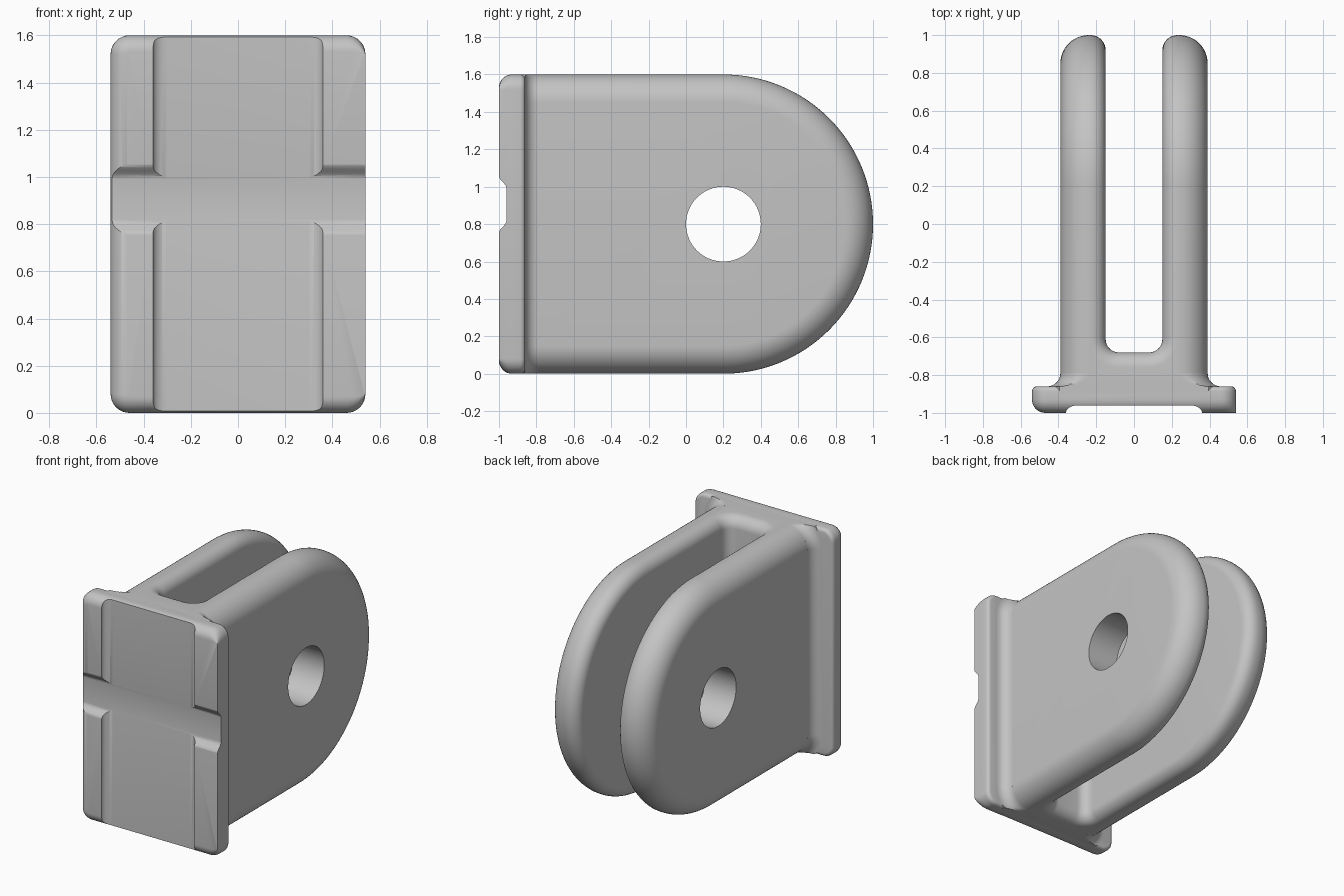
import bpy, bmesh
from math import sin, cos, pi, sqrt

old = bpy.data.objects.get("Cube")
if old:
    bpy.data.objects.remove(old, do_unlink=True)

grey = bpy.data.materials.new("plain_grey")
grey.use_nodes = True
grey.diffuse_color = (0.55, 0.55, 0.55, 1)
grey.node_tree.nodes["Principled BSDF"].inputs["Base Color"].default_value = (0.55, 0.55, 0.55, 1)

MID = 0.8      # half height, also the centre height


def loft(name, rings):
    """Skin equal-length rings of points and cap both ends."""
    bm = bmesh.new()
    loops = [[bm.verts.new(p) for p in ring] for ring in rings]
    for a, b in zip(loops, loops[1:]):
        for i in range(len(a)):
            j = (i + 1) % len(a)
            bm.faces.new((a[i], a[j], b[j], b[i]))
    bm.faces.new(loops[0])
    bm.faces.new(loops[-1])
    bmesh.ops.remove_doubles(bm, verts=bm.verts, dist=1e-5)
    bmesh.ops.recalc_face_normals(bm, faces=bm.faces)
    mesh = bpy.data.meshes.new(name)
    bm.to_mesh(mesh)
    bm.free()
    mesh.materials.append(grey)
    ob = bpy.data.objects.new(name, mesh)
    bpy.context.collection.objects.link(ob)
    return ob


def activate(ob):
    bpy.ops.object.select_all(action='DESELECT')
    ob.select_set(True)
    bpy.context.view_layer.objects.active = ob


def cut(ob, cutter):
    mod = ob.modifiers.new("cut", 'BOOLEAN')
    mod.operation, mod.solver, mod.object = 'DIFFERENCE', 'EXACT', cutter
    activate(ob)
    bpy.ops.object.modifier_apply(modifier=mod.name)
    bpy.data.objects.remove(cutter, do_unlink=True)


def smooth(ob):
    activate(ob)
    bpy.ops.object.shade_smooth_by_angle(angle=pi / 6)


def quarter(r, n=8):
    """Steps of a rounded edge: (travel along the depth, inset)."""
    return [(r * (1 - cos(t)), r * (1 - sin(t)))
            for t in [i * pi / 2 / n for i in range(n + 1)]]


# Cheeks: D-shaped lugs, large outer and small inner edge rounding
def cheek_ring(x, d):
    r = MID - d
    arc = [-pi / 2 + pi * i / 64 for i in range(65)]
    pts = [(x, 0.2 + r * cos(t), MID + r * sin(t)) for t in arc]
    return [(x, -0.84, MID - r)] + pts + [(x, -0.84, MID + r)]


inner, outer = quarter(0.08), quarter(0.15, 12)
for side, name in ((1, "left_cheek"), (-1, "right_cheek")):
    rings = [cheek_ring(side * (0.15 + t), d) for t, d in inner]
    rings += [cheek_ring(side * (0.39 - t), d) for t, d in reversed(outer)]
    cheek = loft(name, rings)
    circle = [2 * pi * i / 64 for i in range(64)]
    hole = loft("pin_hole_cutter",
                [[(x, 0.2 + 0.2 * cos(t), MID + 0.2 * sin(t)) for t in circle]
                 for x in (-1, 1)])
    cut(cheek, hole)
    smooth(cheek)


# Web: closes the slot, with rounded inner corners and rims
def web_ring(z, d):
    r = 0.07 + d
    half = [(0.08 + r * cos(t), -0.61 - r * sin(t))
            for t in [i * pi / 16 for i in range(9)]]
    half = [(0.24, -0.84), (0.24, -0.61)] + half
    plan = half + [(-x, y) for x, y in reversed(half)]
    return [(x, y, z) for x, y in plan]


web = loft("slot_web", [web_ring(t, d) for t, d in inner]
           + [web_ring(2 * MID - t, d) for t, d in reversed(inner)])
smooth(web)


# Flare: concave blend from the cheeks into the base plate
def flare_ring(y, e):
    r = 0.15 + e
    corner = [(0.24 + r * cos(t), min(MID, 0.65 + r * sin(t)))
              for t in [i * pi / 32 for i in range(17)]]
    half = corner + [(-x, z) for x, z in reversed(corner)]
    full = half + [(-x, -z) for x, z in half]
    return [(x, y, MID + z) for x, z in full]


flare = loft("base_flare", [flare_ring(-0.9, 0.07)]
             + [flare_ring(-0.86 + t, d) for t, d in
                [(0.07 * (1 - cos(a)), 0.07 * (1 - sin(a)))
                 for a in [i * pi / 16 for i in range(9)]]])
smooth(flare)


# Base plate: rounded rectangle, front edge eased except on the left end
def plate_ring(y, d, left_d):
    ring = []
    ends = ((1, 1), (-1, 1), (-1, -1), (1, -1))
    for k, (sx, sz) in enumerate(ends):
        dx = left_d if sx > 0 else d
        rx, rz = 0.08 - dx, 0.08 - d
        for i in range(9):
            a = k * pi / 2 + i * pi / 16
            ring.append((sx * 0.46 + rx * cos(a), y, MID + sz * 0.72 + rz * sin(a)))
    return ring


front, back = quarter(0.07), quarter(0.025, 4)
plate = loft("base_plate", [plate_ring(-1 + t, d, 0) for t, d in front]
             + [plate_ring(-0.86 - t, d, d) for t, d in reversed(back)])

# Wide upright channel in the front face
side = [(0.36, -1.1)] + [(0.30 + 0.06 * cos(a), -1 + 0.04 * sin(a))
                         for a in [i * pi / 16 for i in range(9)]]
plan = side + [(-x, y) for x, y in reversed(side)]
cut(plate, loft("channel_cutter", [[(x, y, z) for x, y in plan] for z in (-1, 3)]))

# Cross notch with soft shoulders
ease = [i / 10 for i in range(11)]
low = [(-1.001 + 0.021 * (1 - cos(pi * s)), 0.75 + 0.07 * s) for s in ease]
high = [(y, 1.81 - z) for y, z in reversed(low)]
profile = [(-1.1, 0.75)] + low + high + [(-1.1, 1.06)]
cut(plate, loft("notch_cutter", [[(x, y, z) for y, z in profile] for x in (-1, 1)]))
smooth(plate)
